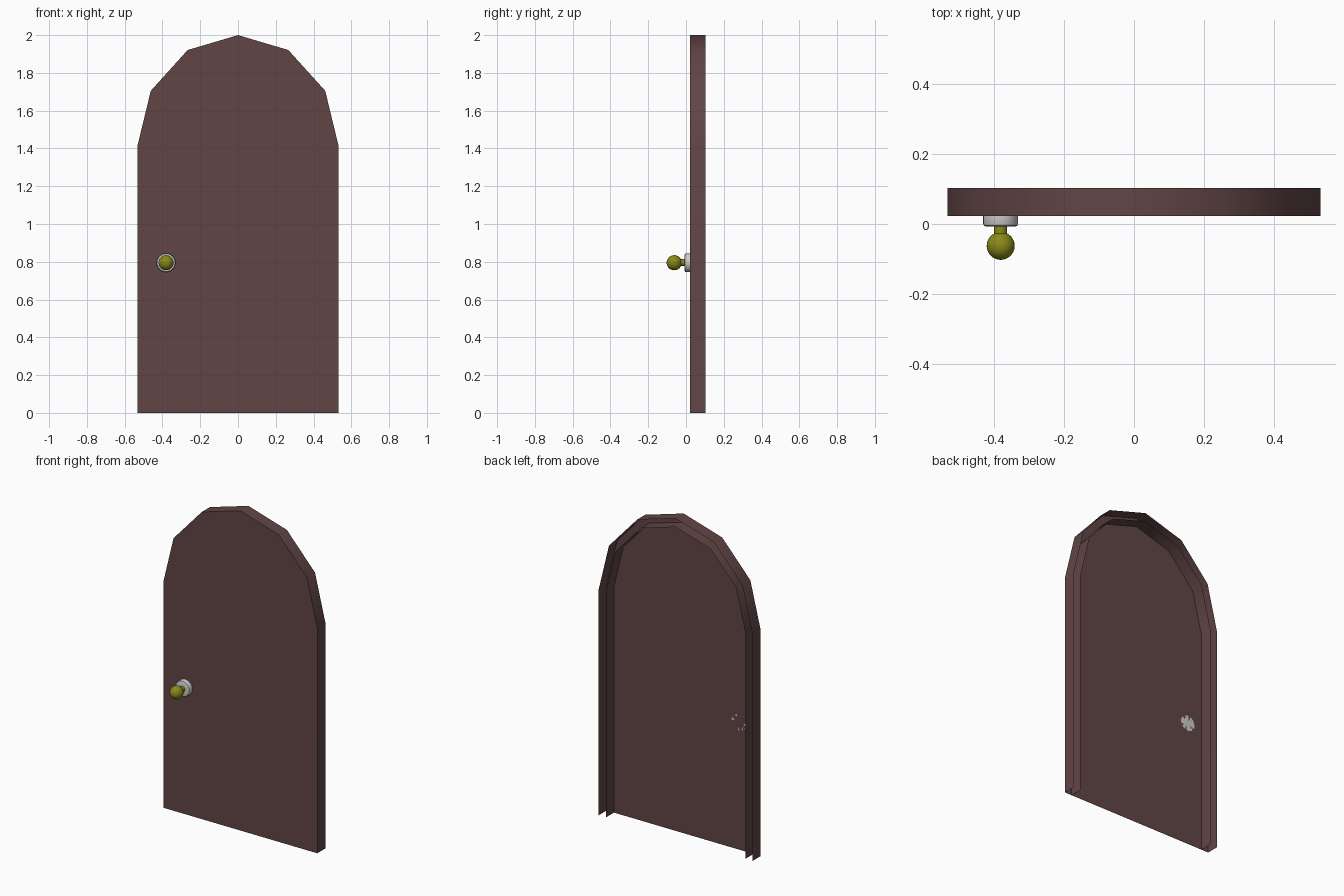
import bpy, bmesh
from math import sin, cos, pi

if "Cube" in bpy.data.objects:
    bpy.data.objects.remove(bpy.data.objects["Cube"])

FRONT, BACK = 0.0225, 0.1025
KX, KZ = -0.381, 0.795


def material(name, rgb):
    m = bpy.data.materials.new(name)
    m.diffuse_color = (*rgb, 1)
    m.use_nodes = True
    m.node_tree.nodes["Principled BSDF"].inputs["Base Color"].default_value = m.diffuse_color
    return m


def finish(bm, name, mat=None, normals=True):
    if normals:
        bmesh.ops.recalc_face_normals(bm, faces=bm.faces)
    me = bpy.data.meshes.new(name)
    bm.to_mesh(me)
    bm.free()
    ob = bpy.data.objects.new(name, me)
    bpy.context.collection.objects.link(ob)
    if mat:
        me.materials.append(mat)
    bpy.ops.object.select_all(action='DESELECT')
    ob.select_set(True)
    bpy.context.view_layer.objects.active = ob
    bpy.ops.object.shade_smooth_by_angle(angle=0.65)
    return ob


def arch(rx, rz, spring=1.411, steps=6):
    """Outline from right foot over the arch to left foot."""
    pts = [(rx * cos(pi * i / steps), spring + rz * sin(pi * i / steps)) for i in range(steps + 1)]
    return [(rx, 0)] + pts + [(-rx, 0)]


def wall(bm, outline):
    """Open strip following an arch from the front plane to the back plane."""
    f = [bm.verts.new((x, FRONT, z)) for x, z in outline]
    b = [bm.verts.new((x, BACK, z)) for x, z in outline]
    for i in range(len(f) - 1):
        bm.faces.new((f[i], b[i], b[i + 1], f[i + 1]))
    return f


def lathe(name, profile, mat=None, sides=32):
    """Revolve (radius, y) points about the knob axis."""
    bm = bmesh.new()
    vs = [bm.verts.new((KX + r, y, KZ)) for r, y in profile]
    es = [bm.edges.new(p) for p in zip(vs, vs[1:])]
    bmesh.ops.spin(bm, geom=vs + es, cent=(KX, 0, KZ), axis=(0, 1, 0), angle=2 * pi,
                   steps=sides, use_merge=True)
    bmesh.ops.remove_doubles(bm, verts=bm.verts, dist=1e-5)
    return finish(bm, name, mat)


brown = material("brown_wood", (0.12, 0.06, 0.06))
brass = material("brass", (0.25, 0.25, 0.01))

# door leaf: front panel with the outer edge wall folded back
bm = bmesh.new()
bm.faces.new(wall(bm, arch(0.533, 0.589))[::-1])
finish(bm, "door_panel", brown)

# inner rib: second arched wall behind the panel, open to the back and bottom
bm = bmesh.new()
wall(bm, arch(0.483, 0.535))
finish(bm, "inner_rib", brown)

# round backing plate with a chamfered front rim
lathe("knob_plate", [(0, FRONT), (0.05, FRONT), (0.05, 0.001), (0.0475, -0.005),
                     (0.042, -0.007), (0, -0.007)])

# neck and ball
R, CY, NECK = 0.04, -0.0625, 0.0185
ball = [(R * sin(a), CY + R * cos(a)) for a in [0.481 + (pi - 0.481) * i / 14 for i in range(14)]]
lathe("knob", [(NECK, -0.005)] + ball + [(0, CY - R)], brass)
